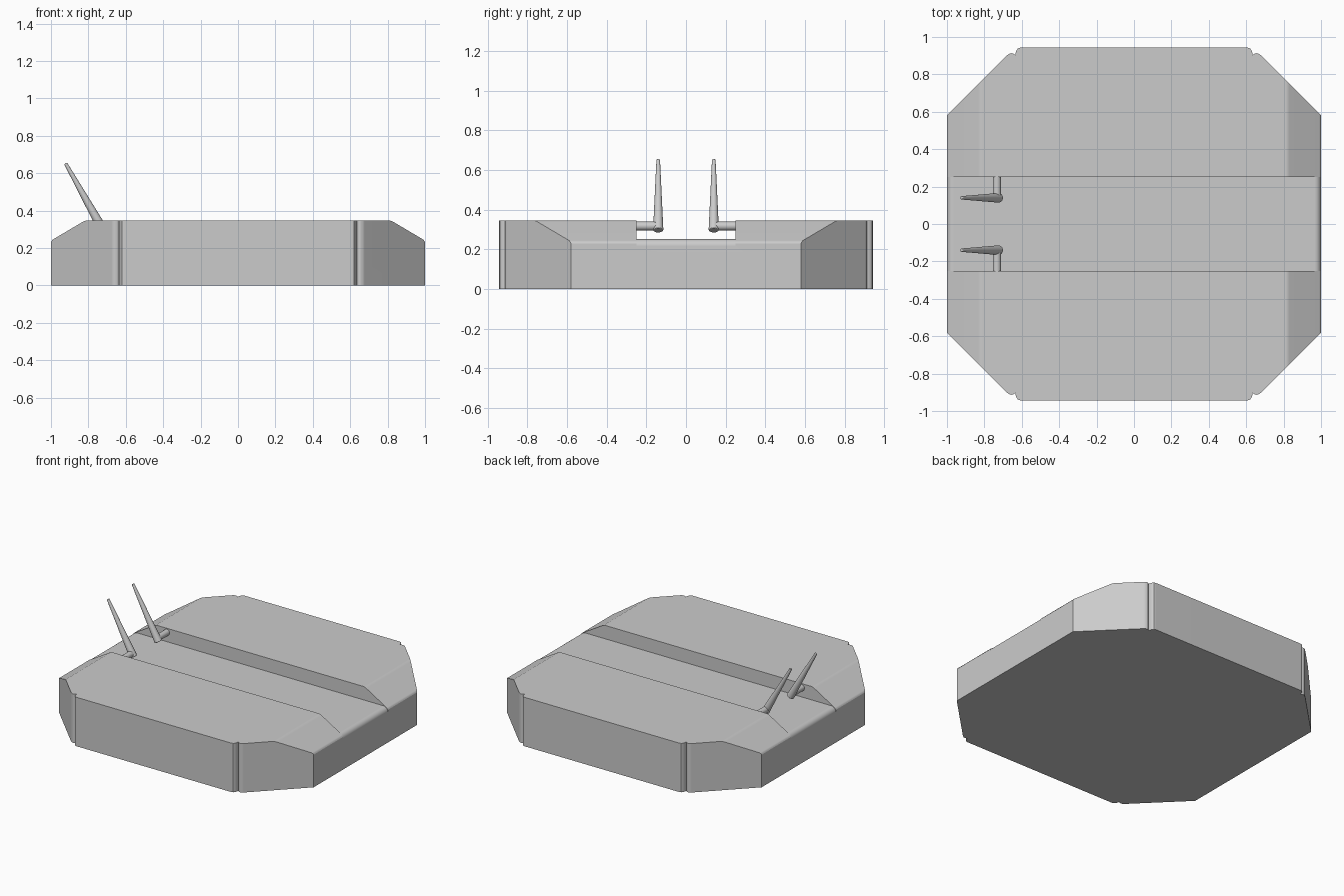
import bpy, bmesh, math
from mathutils import Vector

if "Cube" in bpy.data.objects:
    bpy.data.objects.remove(bpy.data.objects["Cube"])


def prism(name, pts, axis, lo, hi):
    """Extrude a 2D outline along z (pts are x,y) or along y (pts are x,z)."""
    def place(p, d):
        return (p[0], p[1], d) if axis == 'Z' else (p[0], d, p[1])
    bm = bmesh.new()
    face = bm.faces.new([bm.verts.new(place(p, lo)) for p in pts])
    ext = bmesh.ops.extrude_face_region(bm, geom=[face])
    shift = Vector(place((0, 0), hi - lo))
    for v in ext['geom']:
        if isinstance(v, bmesh.types.BMVert):
            v.co += shift
    bmesh.ops.recalc_face_normals(bm, faces=bm.faces)
    mesh = bpy.data.meshes.new(name)
    bm.to_mesh(mesh)
    bm.free()
    obj = bpy.data.objects.new(name, mesh)
    bpy.context.collection.objects.link(obj)
    return obj


def activate(obj):
    bpy.ops.object.select_all(action='DESELECT')
    obj.select_set(True)
    bpy.context.view_layer.objects.active = obj


def boolean(obj, cutter, operation):
    mod = obj.modifiers.new("cut", 'BOOLEAN')
    mod.operation, mod.object, mod.solver = operation, cutter, 'EXACT'
    activate(obj)
    bpy.ops.object.modifier_apply(modifier=mod.name)
    bpy.data.objects.remove(cutter, do_unlink=True)


def rod(name, a, b, r1, r2, bevel):
    """Tapered round rod from a to b with softened ends."""
    a, b = Vector(a), Vector(b)
    bpy.ops.mesh.primitive_cone_add(vertices=24, radius1=r1, radius2=r2,
                                    depth=(b - a).length, location=(a + b) / 2)
    obj = bpy.context.object
    obj.name = name
    obj.rotation_euler = (b - a).to_track_quat('Z', 'Y').to_euler()
    if bevel:
        mod = obj.modifiers.new("soft_ends", 'BEVEL')
        mod.width, mod.segments = bevel, 3
        mod.limit_method, mod.angle_limit = 'ANGLE', math.radians(40)
    activate(obj)
    bpy.ops.object.shade_smooth_by_angle(angle=math.radians(35))
    return obj


# Body plan: octagon with a small rounded seam at each corner panel
quarter = [(1.0, 0.58), (0.677, 0.903), (0.667, 0.910), (0.656, 0.913),
           (0.645, 0.911), (0.635, 0.903), (0.632, 0.918), (0.628, 0.930),
           (0.620, 0.939), (0.606, 0.943)]
right = [(x, -y) for x, y in quarter[::-1]] + quarter
outline = right + [(-x, y) for x, y in right[::-1]]
body = prism("body", outline, 'Z', 0, 0.347)

# Sloped ends with softened edges
end = [(1.0, -0.1), (1.0, 0.231), (0.997, 0.237), (0.991, 0.245),
       (0.832, 0.339), (0.823, 0.344), (0.812, 0.347), (0.80, 0.347)]
end = end[:-2] + [(0.810, 0.3471), (0.80, 0.40)]
boolean(body, prism("end_cutter", end + [(-x, z) for x, z in end[::-1]],
                    'Y', -1.1, 1.1), 'INTERSECT')

# Central channel, its floor rolling down at both ends
roll = [(0.965 + 0.035 * math.sin(t), 0.217 + 0.035 * math.cos(t))
        for t in [math.radians(a) for a in range(0, 91, 15)]]
channel = [(1.1, 0.217)] + roll[::-1]
channel += [(-x, z) for x, z in channel[::-1]] + [(-1.1, 0.5), (1.1, 0.5)]
boolean(body, prism("channel_cutter", channel, 'Y', -0.25, 0.25), 'DIFFERENCE')
activate(body)
bpy.ops.object.shade_smooth_by_angle(angle=math.radians(25))
wn = body.modifiers.new("even_shading", 'WEIGHTED_NORMAL')
wn.keep_sharp = True

# Antennas on side pivots
for side, s in (("left", -1), ("right", 1)):
    rod(f"antenna_pivot_{side}", (-0.733, s * 0.26, 0.318),
        (-0.733, s * 0.14, 0.318), 0.022, 0.022, 0)
    rod(f"antenna_{side}", (-0.722, s * 0.14, 0.297),
        (-0.922, s * 0.14, 0.653), 0.026, 0.009, 0.004)
